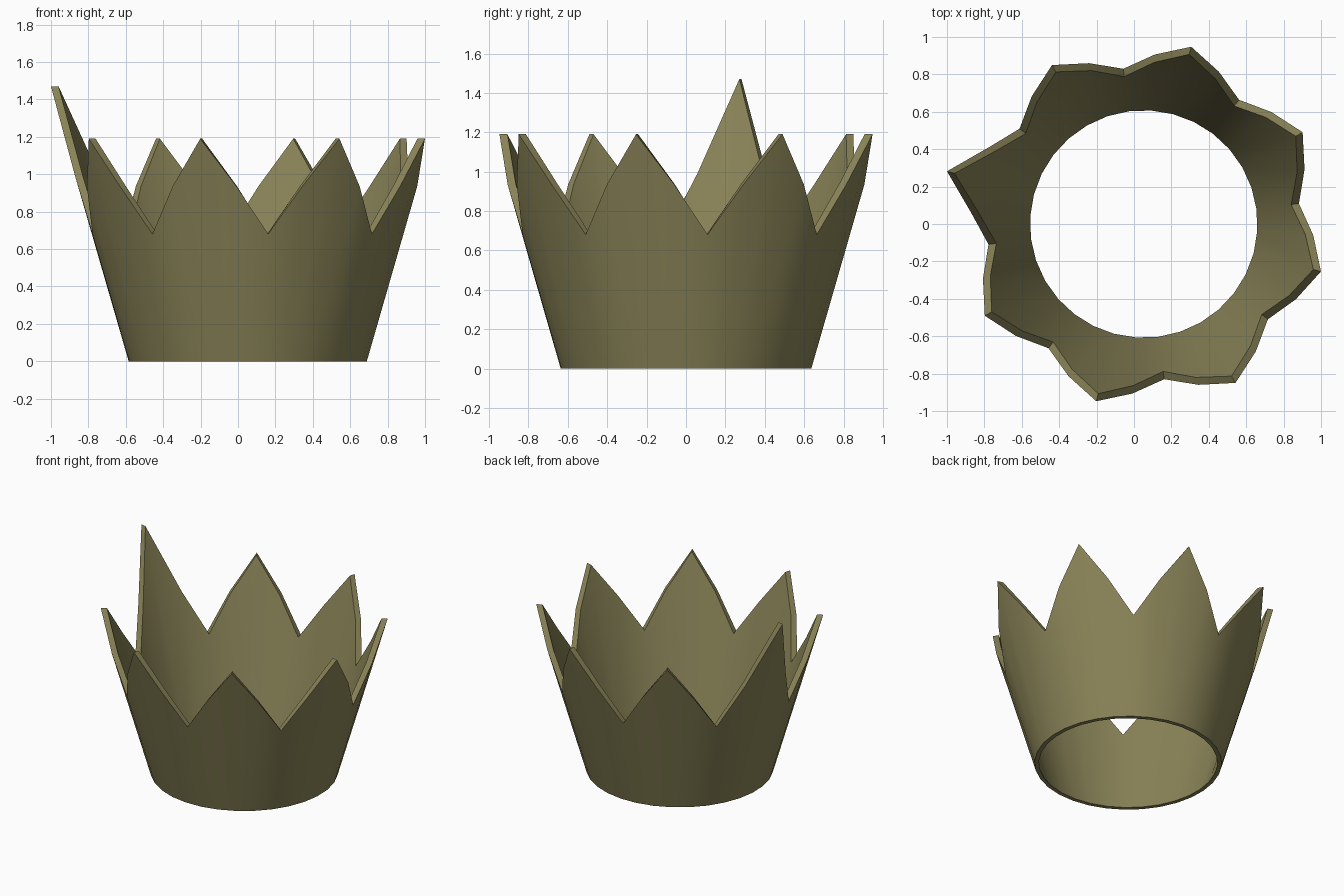
import bpy, bmesh, math

if "Cube" in bpy.data.objects:
    bpy.data.objects.remove(bpy.data.objects["Cube"])

POINTS, STEPS = 8, 4            # eight spikes, four wall segments per spike
CENTRE_X = 0.052
START = math.radians(30)        # direction of the first spike
TALL = 3                        # index of the taller spike

# (radius, height) of the rim: tip, halfway, valley, halfway
RIM = [(0.981, 1.19), (0.908, 0.935), (0.837, 0.68), (0.908, 0.935)]
TALL_TIP, TALL_MID = (1.089, 1.47), (0.925, 0.99)


def rim_at(i):
    offset = i - TALL * STEPS
    if offset == 0:
        return TALL_TIP
    if abs(offset) == 1:
        return TALL_MID
    return RIM[i % STEPS]


bm = bmesh.new()
columns = []
for i in range(POINTS * STEPS):
    a = START + i * math.tau / (POINTS * STEPS)
    r, z = rim_at(i)
    # closed wall section: outer bottom, outer rim, inner rim, inner bottom
    section = [(0.638, 0), (r, z), (r - 0.042, z), (0.608, 0)]
    columns.append([bm.verts.new((CENTRE_X + q * math.cos(a), q * math.sin(a), h))
                    for q, h in section])

# Join neighbouring sections into the wall
for i, c in enumerate(columns):
    n = columns[(i + 1) % len(columns)]
    for k in range(4):
        m = (k + 1) % 4
        bm.faces.new((c[k], n[k], n[m], c[m]))
bmesh.ops.recalc_face_normals(bm, faces=bm.faces)

mesh = bpy.data.meshes.new("crown_band")
bm.to_mesh(mesh)
bm.free()
crown = bpy.data.objects.new("crown_band", mesh)
bpy.context.collection.objects.link(crown)

# Olive gold colour
mat = bpy.data.materials.new("olive_gold")
mat.diffuse_color = (0.25, 0.225, 0.095, 1)
mat.use_nodes = True
mat.node_tree.nodes["Principled BSDF"].inputs["Base Color"].default_value = mat.diffuse_color
mesh.materials.append(mat)

# Smooth round the wall, crisp along the rim
bpy.context.view_layer.objects.active = crown
crown.select_set(True)
bpy.ops.object.shade_smooth_by_angle(angle=math.radians(30))
